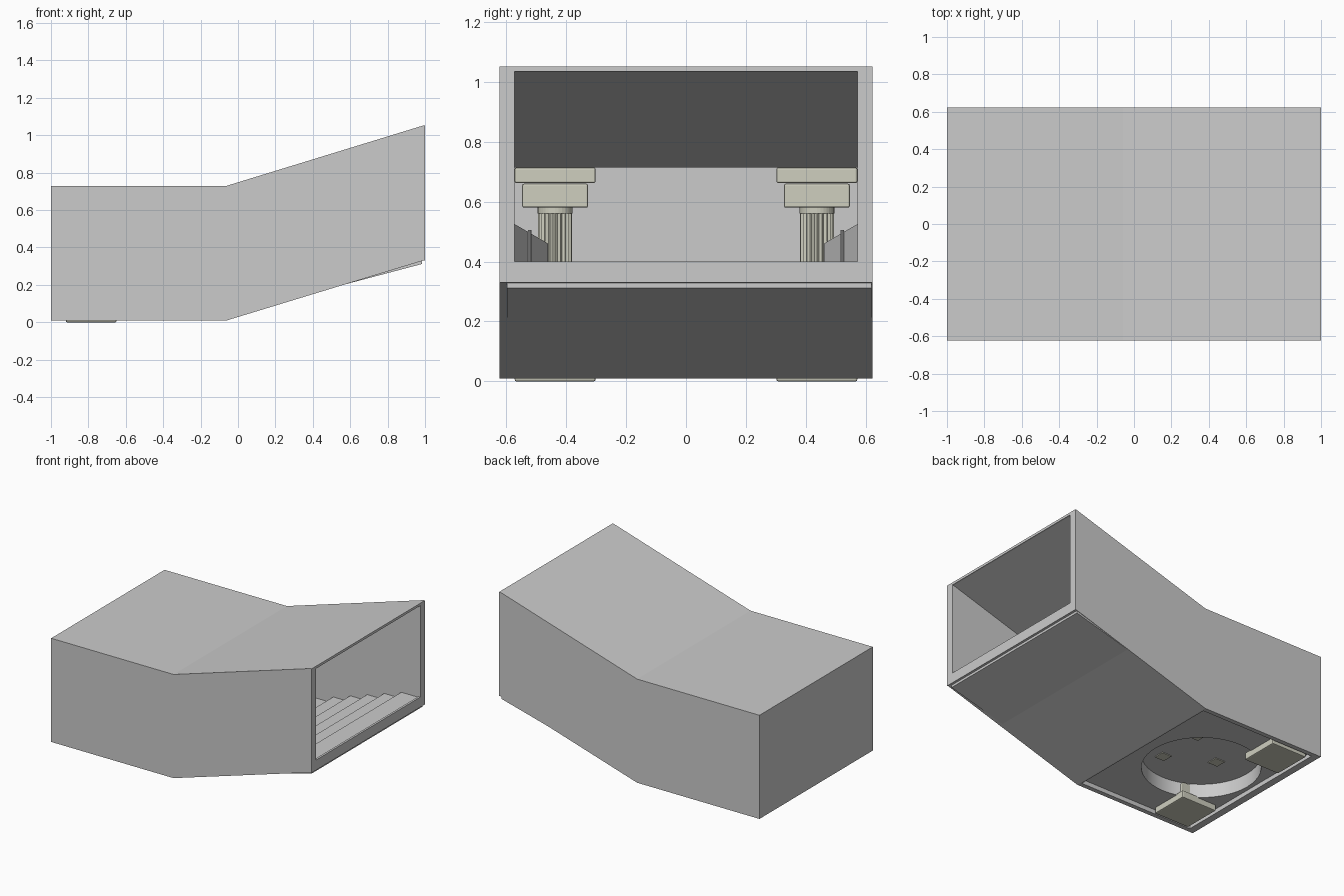
import bpy, bmesh, math

if "Cube" in bpy.data.objects:
    bpy.data.objects.remove(bpy.data.objects["Cube"])

cream = bpy.data.materials.new("pale_stone")
cream.diffuse_color = (0.62, 0.62, 0.52, 1)
cream.use_nodes = True
cream.node_tree.nodes["Principled BSDF"].inputs["Base Color"].default_value = cream.diffuse_color


def to_object(name, bm, mat=None):
    bmesh.ops.recalc_face_normals(bm, faces=bm.faces)
    me = bpy.data.meshes.new(name)
    bm.to_mesh(me)
    bm.free()
    ob = bpy.data.objects.new(name, me)
    bpy.context.collection.objects.link(ob)
    if mat:
        me.materials.append(mat)
    return ob


def extrude(bm, pts, vec):
    """Add a prism made from a closed outline swept along vec."""
    face = bm.faces.new([bm.verts.new(p) for p in pts])
    geo = bmesh.ops.extrude_face_region(bm, geom=[face], use_keep_orig=True)["geom"]
    bmesh.ops.translate(bm, vec=vec, verts=[g for g in geo if isinstance(g, bmesh.types.BMVert)])


def side_prism(name, pts, y0, y1):
    bm = bmesh.new()
    extrude(bm, [(x, y0, z) for x, z in pts], (0, y1 - y0, 0))
    return to_object(name, bm)


def circle(cx, cy, z, r, n, flute=0):
    return [(cx + (r - flute * (i % 2)) * math.cos(2 * math.pi * i / n),
             cy + (r - flute * (i % 2)) * math.sin(2 * math.pi * i / n), z) for i in range(n)]


def rect(cx, cy, z, h):
    return [(cx - h, cy - h, z), (cx + h, cy - h, z), (cx + h, cy + h, z), (cx - h, cy + h, z)]


def cut(target, cutter):
    mod = target.modifiers.new("cut", "BOOLEAN")
    mod.operation, mod.solver, mod.object = "DIFFERENCE", "EXACT", cutter
    bpy.context.view_layer.update()
    me = bpy.data.meshes.new_from_object(target.evaluated_get(bpy.context.evaluated_depsgraph_get()))
    target.modifiers.clear()
    target.data = me
    bpy.data.objects.remove(cutter)


# Bent outer shell
shell = side_prism("passage_shell", [(-1, .01), (-.06, .01), (.99, .33), (1, .33), (1, 1.052),
                                     (.99, 1.052), (-.06, .73), (-1, .73)], -.622, .622)
# Hollow interior, open at the raised end
cut(shell, side_prism("interior_cutter", [(-.95, .05), (-.06, .05), (.985, .35), (.985, .4), (1.1, .4),
                                          (1.1, 1.035), (.99, 1.035), (-.06, .714), (-.95, .714)], -.572, .572))
# Recess under the flat floor
cut(shell, side_prism("recess_cutter", [(-.95, -.1), (-.07, -.1), (-.07, .04), (-.95, .04)], -.59, .59))
# Round hole below the dais
CX, R = -.548, .374
bm = bmesh.new()
extrude(bm, circle(CX, 0, -.1, R, 48), (0, 0, .18))
cut(shell, to_object("dais_cutter", bm))

# Raised round dais, open underneath
bm = bmesh.new()
extrude(bm, circle(CX, 0, .04, R, 48), (0, 0, .095))
low = [f for f in bm.faces if abs(f.calc_center_median().z - .04) < 1e-4]
bmesh.ops.delete(bm, geom=low, context="FACES_ONLY")
dais = to_object("dais", bm)

# Three small stone blocks on the dais
bm = bmesh.new()
for x, y in ((-.38, -.17), (-.38, .16), (-.68, -.01)):
    extrude(bm, rect(x, y, .13, .037), (0, 0, .15))
to_object("dais_blocks", bm, cream)

# Staircase up to the opening
N, X0, X1, Z0, Z1 = 8, -.06, .985, .05, .395
steps = []
for i in range(N):
    z = Z0 + (Z1 - Z0) * (i + 1) / N
    steps += [(X0 + (X1 - X0) * i / N, z), (X0 + (X1 - X0) * (i + 1) / N, z)]
side_prism("staircase", [(X1, .312), (.4, .157), (X0, .04)] + steps, -.597, .619)

for side, label in ((-1, "front"), (1, "back")):
    # Fluted pillar with matching base and capital
    px, py = -.785, side * .437
    bm = bmesh.new()
    for z0, z1, h in ((0, .05, .135), (.05, .13, .11), (.58, .66, .11), (.662, .714, .135)):
        extrude(bm, rect(px, py, z0, h), (0, 0, z1 - z0))
    blocks = to_object(label + "_pillar_blocks", bm, cream)
    bev = blocks.modifiers.new("bevel", "BEVEL")
    bev.width, bev.segments = .006, 2
    bm = bmesh.new()
    extrude(bm, circle(px, py, .15, .057, 40, .008), (0, 0, .41))
    for z in (.13, .56):
        extrude(bm, circle(px, py, z, .058, 32), (0, 0, .02))
    to_object(label + "_pillar_shaft", bm, cream)

    # Corner buttress with a thin post
    bm = bmesh.new()
    plan = [(-.25, .572), (-.5, .572), (-.5, .46)]
    extrude(bm, [(x, side * y, .05) for x, y in plan], (0, 0, .475))
    for v in bm.verts:
        if v.co.z > .3 and abs(v.co.y) < .5:
            v.co.z = .46
    to_object(label + "_buttress", bm)
    bm = bmesh.new()
    extrude(bm, circle(-.35, side * .522, .05, .006, 10), (0, 0, .455))
    to_object(label + "_post", bm)

# Smooth the round dais wall
bpy.ops.object.select_all(action="DESELECT")
dais.select_set(True)
bpy.context.view_layer.objects.active = dais
bpy.ops.object.shade_smooth_by_angle(angle=math.radians(30))
